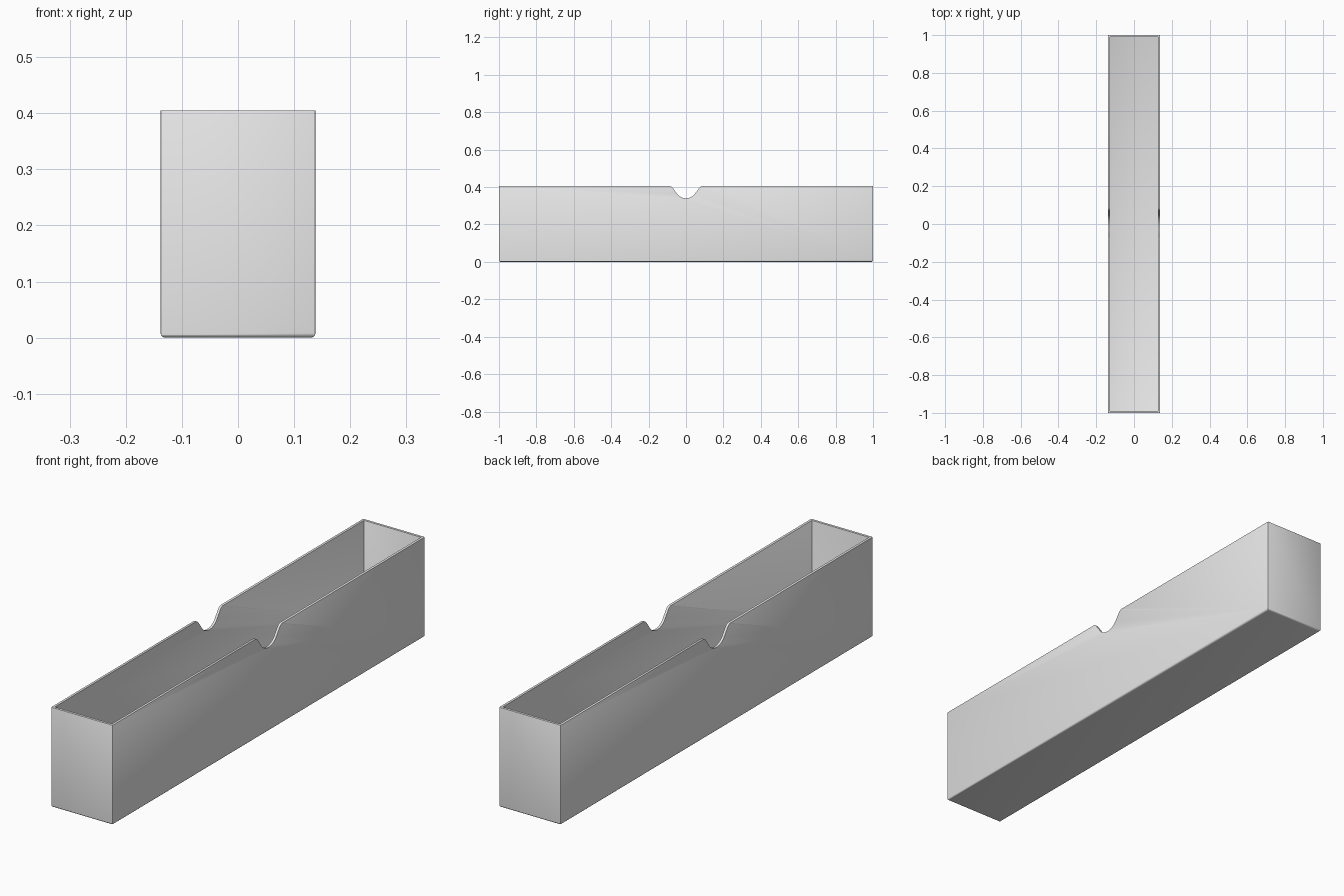
import bpy, bmesh, math

cube = bpy.data.objects.get("Cube")
if cube:
    bpy.data.objects.remove(cube, do_unlink=True)

HALF_X, HALF_Y, HEIGHT = 0.138, 1.0, 0.405
WALL, FLOOR = 0.01, 0.01
NOTCH_BOTTOM, NOTCH_R, SHOULDER_R, SHOULDER_Y = 0.34, 0.06, 0.02, 0.088

grey = bpy.data.materials.new("light grey")
grey.use_nodes = True
colour = (0.8, 0.8, 0.8, 1)
grey.diffuse_color = colour
grey.node_tree.nodes["Principled BSDF"].inputs["Base Color"].default_value = colour


def add_object(name, bm):
    bmesh.ops.recalc_face_normals(bm, faces=bm.faces)
    mesh = bpy.data.meshes.new(name)
    bm.to_mesh(mesh)
    bm.free()
    mesh.materials.append(grey)
    ob = bpy.data.objects.new(name, mesh)
    bpy.context.collection.objects.link(ob)
    return ob


def block(half_x, half_y, z0, z1):
    bm = bmesh.new()
    bmesh.ops.create_cube(bm, size=1)
    for v in bm.verts:
        v.co = (v.co.x * 2 * half_x, v.co.y * 2 * half_y, z1 if v.co.z > 0 else z0)
    return bm


def bevel_edges(bm, rule, width, segments):
    edges = [e for e in bm.edges if rule(*e.verts)]
    bmesh.ops.bevel(bm, geom=edges, offset=width, segments=segments,
                    profile=0.5, affect='EDGES')


def arc(cy, cz, radius, start, end, steps):
    angles = [math.radians(start + (end - start) * i / steps) for i in range(steps + 1)]
    return [(cy + radius * math.cos(a), cz + radius * math.sin(a)) for a in angles]


# Tray body: rounded along the base, slightly softened upright corners
bm = block(HALF_X, HALF_Y, 0, HEIGHT)
bevel_edges(bm, lambda a, b: a.co.z < 0.01 and b.co.z < 0.01, 0.008, 4)
bevel_edges(bm, lambda a, b: abs(a.co.z - b.co.z) > 0.1, 0.003, 2)
tray = add_object("tray", bm)

# Cavity cutter
cavity = add_object("cavity_cutter", block(HALF_X - WALL, HALF_Y - WALL, FLOOR, HEIGHT + 0.2))

# Finger notch cutter: round bottom flaring into rounded shoulders
right = arc(0, NOTCH_BOTTOM + NOTCH_R, NOTCH_R, -90, -30, 10)
right += arc(SHOULDER_Y, HEIGHT - SHOULDER_R, SHOULDER_R, 150, 92, 6)
right.append((SHOULDER_Y, HEIGHT + 0.1))
outline = right + [(-y, z) for y, z in reversed(right[1:])]
bm = bmesh.new()
face = bm.faces.new([bm.verts.new((-0.3, y, z)) for y, z in outline])
sweep = bmesh.ops.extrude_face_region(bm, geom=[face])["geom"]
bmesh.ops.translate(bm, vec=(0.6, 0, 0),
                    verts=[g for g in sweep if isinstance(g, bmesh.types.BMVert)])
notch = add_object("notch_cutter", bm)

# Hollow the tray, cut the notches and soften the rim
for cutter in (cavity, notch):
    cutter.hide_render = True
    mod = tray.modifiers.new(cutter.name, 'BOOLEAN')
    mod.operation = 'DIFFERENCE'
    mod.solver = 'EXACT'
    mod.object = cutter
rim = tray.modifiers.new("rim_bevel", 'BEVEL')
rim.width = 0.002
rim.segments = 2
rim.limit_method = 'ANGLE'
rim.angle_limit = math.radians(60)

# Bake the modifiers and remove the cutters
bpy.context.view_layer.update()
result = bpy.data.meshes.new_from_object(
    tray.evaluated_get(bpy.context.evaluated_depsgraph_get()))
tray.modifiers.clear()
tray.data = result
for cutter in (cavity, notch):
    bpy.data.objects.remove(cutter, do_unlink=True)

bpy.ops.object.select_all(action='DESELECT')
tray.select_set(True)
bpy.context.view_layer.objects.active = tray
bpy.ops.object.shade_smooth_by_angle(angle=math.radians(30))
